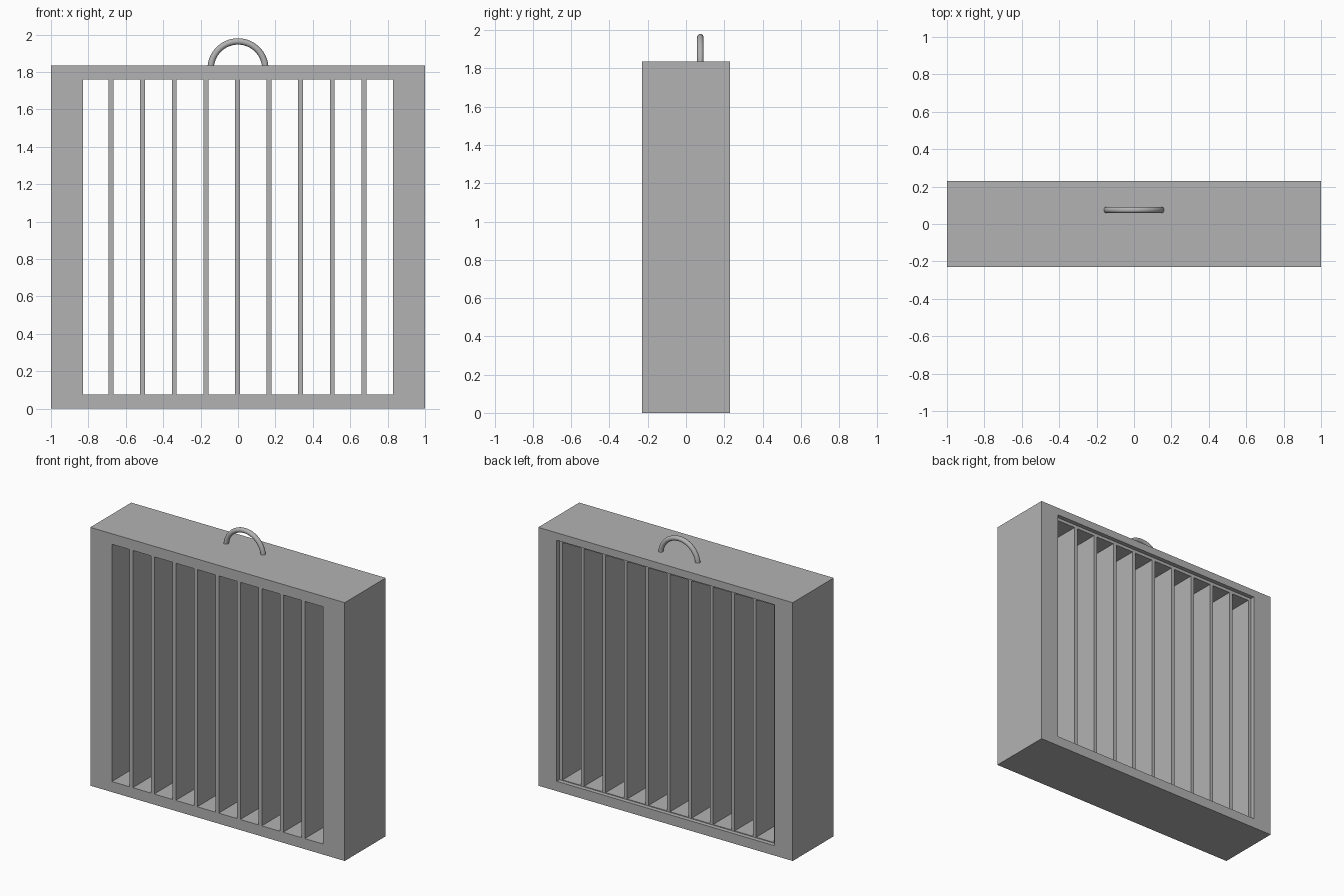
import bpy, bmesh
from math import radians
from mathutils import Matrix, Vector

cube = bpy.data.objects.get("Cube")
if cube:
    bpy.data.objects.remove(cube)

GREY = (0.45, 0.45, 0.45, 1)
grey = bpy.data.materials.new("plain grey")
grey.use_nodes = True
grey.diffuse_color = GREY
grey.node_tree.nodes["Principled BSDF"].inputs["Base Color"].default_value = GREY


def add_object(name, bm):
    bmesh.ops.recalc_face_normals(bm, faces=bm.faces)
    mesh = bpy.data.meshes.new(name)
    bm.to_mesh(mesh)
    bm.free()
    mesh.materials.append(grey)
    obj = bpy.data.objects.new(name, mesh)
    bpy.context.collection.objects.link(obj)
    return obj


# Outer frame: rectangular rings joined in a closed loop, with a shallow step at the back
HEIGHT, DEPTH, BACK = 1.835, 0.23, 0.2
BOTTOM, TOP, SIDE = 0.075, 1.76, 0.83
rings = [  # half width, bottom, top, y
    (1, 0, HEIGHT, -DEPTH),
    (1, 0, HEIGHT, DEPTH),
    (0.855, 0.07, 1.782, DEPTH),
    (0.855, 0.07, 1.782, BACK),
    (SIDE, BOTTOM, TOP, BACK),
    (SIDE, BOTTOM, TOP, -DEPTH),
]
bm = bmesh.new()
loops = [[bm.verts.new((x, y, z)) for x, z in ((-w, lo), (w, lo), (w, hi), (-w, hi))]
         for w, lo, hi, y in rings]
for a, b in zip(loops, loops[1:] + loops[:1]):
    for i in range(4):
        j = (i + 1) % 4
        bm.faces.new((a[i], a[j], b[j], b[i]))
add_object("frame", bm)

# Upright slats, running from the front face to the step at the back
for n in range(9):
    bm = bmesh.new()
    centre = Vector(((n - 4) * 0.169 - 0.003, (BACK - DEPTH) / 2, (BOTTOM + TOP) / 2))
    size = (0.026, BACK + DEPTH, TOP - BOTTOM)
    bmesh.ops.create_cube(bm, size=1, matrix=Matrix.Translation(centre) @ Matrix.Diagonal((*size, 1)))
    add_object(f"slat_{n + 1}", bm)

# Carrying handle: a round bar swept through half a turn
bm = bmesh.new()
ring = bmesh.ops.create_circle(bm, segments=16, radius=0.017,
                               matrix=Matrix.Translation((0.146, 0, 0)) @ Matrix.Rotation(radians(0), 4, "X"))
bmesh.ops.spin(bm, geom=bm.verts[:] + bm.edges[:], cent=(0, 0, 0), axis=(0, -1, 0),
               angle=radians(180), steps=32)
bmesh.ops.holes_fill(bm, edges=[e for e in bm.edges if e.is_boundary])
bmesh.ops.translate(bm, verts=bm.verts, vec=(0, 0.075, 1.817))
handle = add_object("handle", bm)
bpy.ops.object.select_all(action="DESELECT")
handle.select_set(True)
bpy.context.view_layer.objects.active = handle
bpy.ops.object.shade_smooth_by_angle(angle=radians(40))
